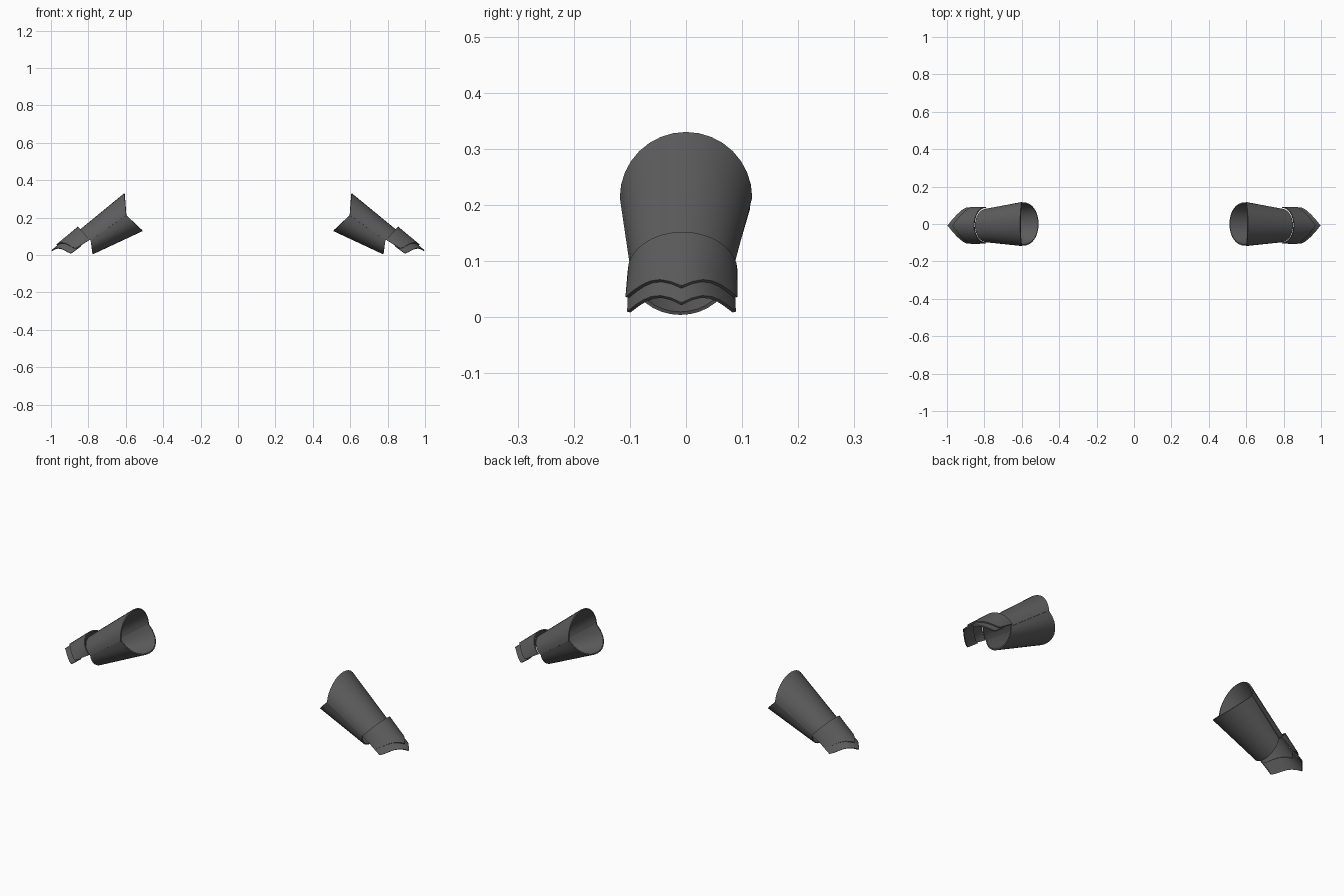
import bpy, bmesh, math
from mathutils import Vector

if "Cube" in bpy.data.objects:
    bpy.data.objects.remove(bpy.data.objects["Cube"])

steel = bpy.data.materials.new("dark steel")
steel.diffuse_color = (0.11, 0.11, 0.11, 1)
steel.use_nodes = True
steel.node_tree.nodes["Principled BSDF"].inputs["Base Color"].default_value = steel.diffuse_color

N = 16  # segments across each plate


def arch(side, apex, half, yc, power=1.0):
    """Half-ellipse rim from one side, over the apex, to the other side (x, z pairs)."""
    pts = []
    for i in range(N + 1):
        t = math.pi * i / N
        s = max(math.sin(t), 0) ** power
        pts.append(Vector((side[0] + (apex[0] - side[0]) * s,
                           yc + half * math.cos(t),
                           side[1] + (apex[1] - side[1]) * s)))
    return pts


def pointed(side, tip, half, yc, hump=0.02):
    """Pointed rim that juts forward in the middle, with a hump on each side."""
    pts = []
    for i in range(N + 1):
        c = math.cos(math.pi * i / N)
        a = min(abs(c), 1)
        pts.append(Vector((side[0] + (tip[0] - side[0]) * (1 - a) ** 0.7,
                           yc + half * c,
                           side[1] + (tip[1] - side[1]) * (1 - a)
                           + hump * math.sin(math.pi * a))))
    return pts


def plate(name, start, end, steps=4, bulge=0.0):
    """Thin curved plate lofted between two rims, mirrored to the other arm."""
    bm = bmesh.new()
    rows = []
    for k in range(steps + 1):
        f = k / steps
        lift = Vector((0.5, 0, 0.85)) * bulge * math.sin(math.pi * f)
        rows.append([bm.verts.new(a.lerp(b, f) + lift * math.sin(math.pi * i / N))
                     for i, (a, b) in enumerate(zip(start, end))])
    for r0, r1 in zip(rows, rows[1:]):
        for i in range(N):
            bm.faces.new((r0[i], r0[i + 1], r1[i + 1], r1[i]))
    bmesh.ops.recalc_face_normals(bm, faces=bm.faces)
    bmesh.ops.solidify(bm, geom=bm.faces[:], thickness=0.006)
    bmesh.ops.recalc_face_normals(bm, faces=bm.faces)
    me = bpy.data.meshes.new(name)
    bm.to_mesh(me)
    bm.free()
    me.materials.append(steel)
    ob = bpy.data.objects.new(name, me)
    bpy.context.collection.objects.link(ob)
    bpy.ops.object.select_all(action='DESELECT')
    ob.select_set(True)
    bpy.context.view_layer.objects.active = ob
    bpy.ops.object.shade_smooth_by_angle(angle=math.radians(35))
    ob.modifiers.new("other_arm", 'MIRROR').use_axis = (True, False, False)


# Forearm guard: upper and lower halves meeting at the side seam
plate("forearm_upper",
      arch((0.598, 0.213), (0.609, 0.33), 0.118, 0.0),
      arch((0.788, 0.078), (0.85, 0.132), 0.09, -0.008))
plate("forearm_lower",
      arch((0.598, 0.213), (0.510, 0.128), 0.116, 0.0, 0.85),
      arch((0.788, 0.078), (0.776, 0.004), 0.088, -0.01))

# Back-of-hand plate with pointed front edge
plate("hand_plate",
      arch((0.792, 0.082), (0.856, 0.152), 0.098, -0.006),
      pointed((0.868, 0.036), (0.972, 0.056), 0.1, -0.008))

# Finger plate emerging from under the hand plate
plate("finger_plate",
      pointed((0.838, 0.05), (0.942, 0.072), 0.095, -0.008),
      pointed((0.892, 0.01), (0.997, 0.026), 0.097, -0.008), steps=2)
